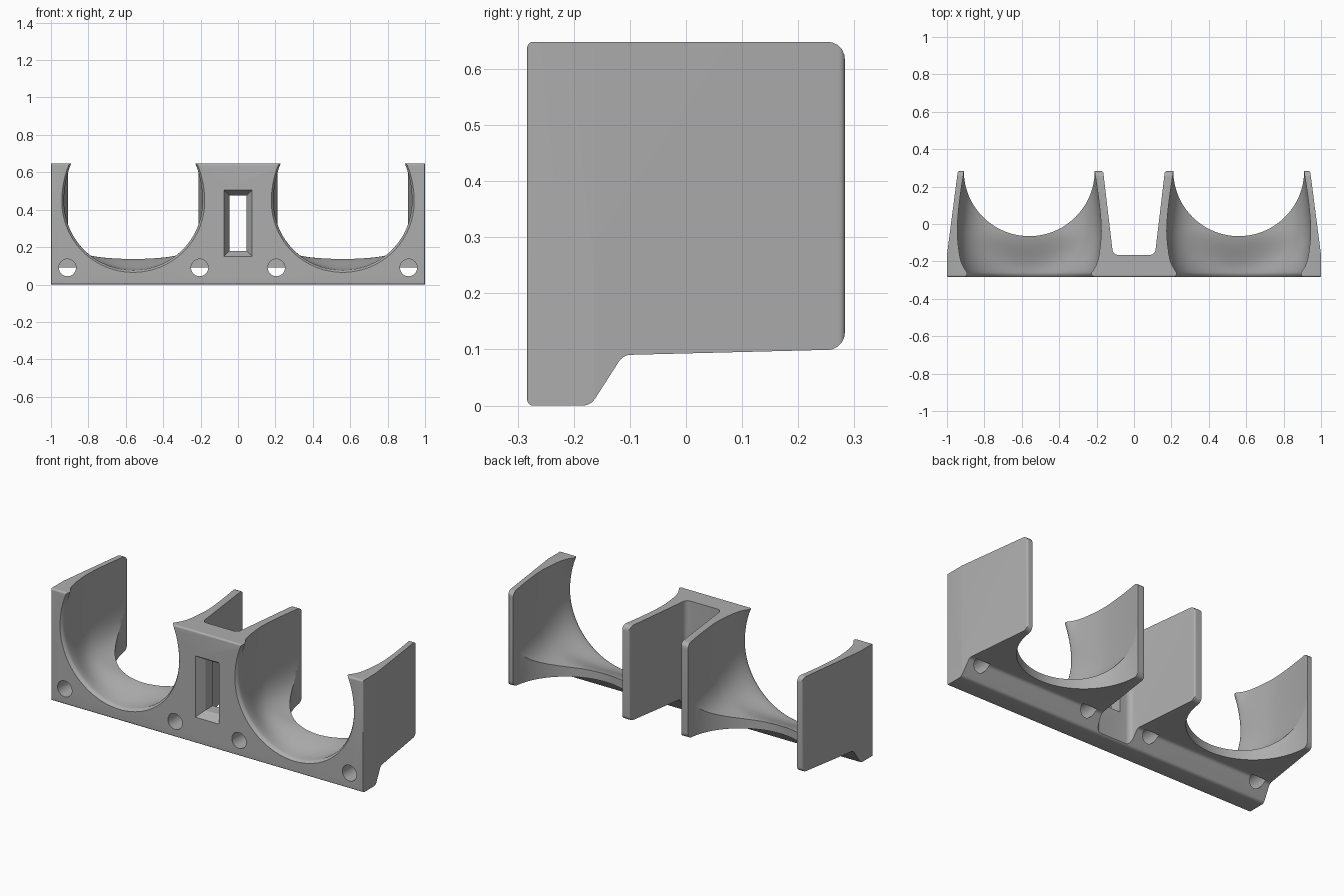
import bpy, bmesh, math
from mathutils import Vector

cube = bpy.data.objects.get("Cube")
if cube:
    bpy.data.objects.remove(cube, do_unlink=True)

grey = bpy.data.materials.new("warm_grey")
grey.use_nodes = True
COLOUR = (0.42, 0.42, 0.42, 1)
grey.diffuse_color = COLOUR
grey.node_tree.nodes["Principled BSDF"].inputs["Base Color"].default_value = COLOUR


def finish(name, bm):
    bmesh.ops.recalc_face_normals(bm, faces=bm.faces)
    mesh = bpy.data.meshes.new(name)
    bm.to_mesh(mesh)
    bm.free()
    mesh.materials.append(grey)
    ob = bpy.data.objects.new(name, mesh)
    bpy.context.collection.objects.link(ob)
    return ob


def rounded(corners, steps=5):
    """Outline from (u, v, radius) corners, each rounded by an arc-like curve."""
    out = []
    n = len(corners)
    for i, (u, v, r) in enumerate(corners):
        p = Vector((u, v))
        if r == 0:
            out.append(p)
            continue
        a = (Vector(corners[i - 1][:2]) - p).normalized()
        b = (Vector(corners[(i + 1) % n][:2]) - p).normalized()
        half = a.angle(b) / 2
        centre = p + (a + b).normalized() * (r / math.sin(half))
        start = p + a * (r / math.tan(half)) - centre
        end = p + b * (r / math.tan(half)) - centre
        for k in range(steps + 1):
            out.append(centre + start.lerp(end, k / steps).normalized() * r)
    return out


def loft(name, rings):
    """Closed solid through rings with equal point counts."""
    bm = bmesh.new()
    rows = [[bm.verts.new(p) for p in ring] for ring in rings]
    n = len(rows[0])
    for a, b in zip(rows, rows[1:]):
        for i in range(n):
            j = (i + 1) % n
            bm.faces.new((a[i], a[j], b[j], b[i]))
    bm.faces.new(rows[0])
    bm.faces.new(rows[-1])
    return finish(name, bm)


def cylinder(name, r, centre, axis, lo, hi, n=96):
    ring = [(r * math.cos(math.tau * i / n), r * math.sin(math.tau * i / n)) for i in range(n)]
    cx, cy, cz = centre
    if axis == "z":
        return loft(name, [[(cx + u, cy + v, h) for u, v in ring] for h in (lo, hi)])
    return loft(name, [[(cx + u, h, cz + v) for u, v in ring] for h in (lo, hi)])


def boolean(target, tool, operation="DIFFERENCE"):
    mod = target.modifiers.new(tool.name, "BOOLEAN")
    mod.operation = operation
    mod.solver = "EXACT"
    mod.object = tool
    bpy.context.view_layer.objects.active = target
    bpy.ops.object.modifier_apply(modifier=mod.name)
    bpy.data.objects.remove(tool, do_unlink=True)


# Side profile: back rail with a sloped foot and deep side walls
side = rounded([(-.283, 0, .01), (-.17, 0, .025), (-.112, .09, .025),
                (.283, .1, .03), (.283, .648, .03), (-.283, .648, .01)])
body = loft("twin_holder", [[(x, u, v) for u, v in side] for x in (-1.1, 1.1)])

# Plan outline: tapered outer walls and the open gap between the two cradles
half_plan = [(1, -.283, .005), (1, -.165, 0), (.942, .283, .012), (.165, .283, .012), (.112, -.165, .03)]
plan = rounded(half_plan + [(-x, y, r) for x, y, r in reversed(half_plan)])
outline = loft("plan_outline", [[(x, y, z) for x, y in plan] for z in (-.1, .8)])
boolean(body, outline, "INTERSECT")


def cradle_ring(cx, y, n=96):
    """Round at the front, turning to a flat-floored channel behind."""
    t = min(max((y + .27) / .24, 0), 1)
    t = t * t * (3 - 2 * t)
    back = max(y + .03, 0) / .31
    flare = .012 * min(max((-.258 - y) / .025, 0), 1) ** 2
    width = .37 + .016 * t - .036 * back ** 1.5 + flare
    floor = .077 + .063 * t - flare
    power = 2 + 1.5 * t
    rise = .45 + 2.5 * t
    ring = []
    for i in range(n):
        a = math.tau * i / n
        c, s = math.cos(a), math.sin(a)
        if s < 0:
            u = math.copysign(abs(c) ** (2 / power), c)
            v = -(abs(s) ** (2 / power)) * (.445 - floor)
        else:
            u, v = c, s * rise
        ring.append((cx + width * u, y, .445 + v))
    return ring


# Cradles: blended channel from the front plus an upright round bay at the back
for sx in (-1, 1):
    cx = sx * .56
    ys = [-.31, -.283, -.278, -.273, -.268, -.263] + [-.258 + .556 * k / 28 for k in range(29)]
    boolean(body, loft("channel", [cradle_ring(cx, y) for y in ys]))
    boolean(body, cylinder("bay", .35, (cx, .285, 0), "z", -.2, .9))
    # Screw holes running through the foot
    for hx in (.205, .912):
        boolean(body, cylinder("screw_hole", .046, (sx * hx, 0, .09), "y", -.4, -.1, 32))


# Window in the middle web with a sloped surround
def window_ring(y, w, lo, hi):
    return [(-w, y, lo), (w, y, lo), (w, y, hi), (-w, y, hi)]


boolean(body, loft("window", [window_ring(-.3, .075, .15, .505), window_ring(-.283, .075, .15, .505),
                              window_ring(-.235, .045, .18, .475), window_ring(-.1, .045, .18, .475)]))

bpy.ops.object.select_all(action="DESELECT")
body.select_set(True)
bpy.context.view_layer.objects.active = body
bpy.ops.object.shade_smooth_by_angle(angle=math.radians(30))
